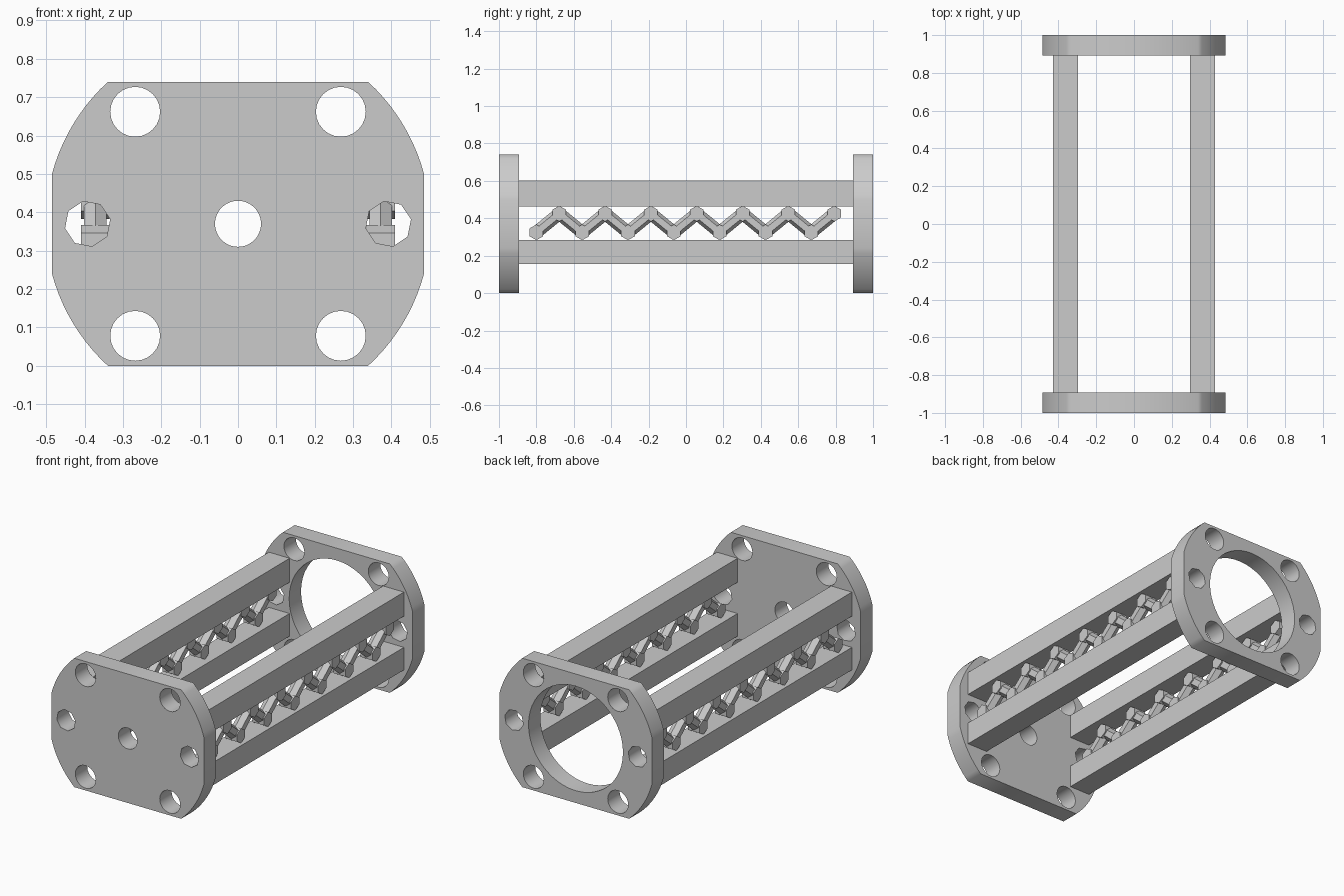
import bpy, math
from mathutils import Vector

if "Cube" in bpy.data.objects:
    bpy.data.objects.remove(bpy.data.objects["Cube"])

MID = 0.37  # height of the long axis

grey = bpy.data.materials.new("plain_grey")
grey.diffuse_color = (0.6, 0.6, 0.6, 1)
grey.use_nodes = True
grey.node_tree.nodes["Principled BSDF"].inputs["Base Color"].default_value = grey.diffuse_color


def ring(x, z, r, n, turn=0.0):
    return [(x + r * math.cos(turn + 2 * math.pi * i / n),
             z + r * math.sin(turn + 2 * math.pi * i / n)) for i in range(n)]


def plate_outline():
    # circle cut off flat at the top, bottom and both sides
    r, half_w, half_h = 0.502, 0.485, 0.37
    a0, a1 = math.acos(half_w / r), math.asin(half_h / r)
    arc = [a0 + (a1 - a0) * i / 10 for i in range(11)]
    angles = (arc + [math.pi - a for a in reversed(arc)]
              + [math.pi + a for a in arc] + [-a for a in reversed(arc)])
    return [(r * math.cos(a), MID + r * math.sin(a)) for a in angles]


def plate(name, y, bore):
    curve = bpy.data.curves.new(name, "CURVE")
    curve.dimensions = "2D"
    curve.fill_mode = "BOTH"
    curve.extrude = 0.054
    loops = [plate_outline(), ring(0, MID, bore, 48)]
    for s in (-1, 1):
        loops.append(ring(0.392 * s, MID, 0.06, 8, 0.2))
        for t in (-1, 1):
            loops.append(ring(0.268 * s, MID + 0.292 * t, 0.065, 24))
    for pts in loops:
        spline = curve.splines.new("POLY")
        spline.points.add(len(pts) - 1)
        for p, (x, z) in zip(spline.points, pts):
            p.co = (x, z, 0, 1)
        spline.use_cyclic_u = True
    ob = bpy.data.objects.new(name, curve)
    bpy.context.collection.objects.link(ob)
    ob.location = (0, y, 0)
    ob.rotation_euler = (math.pi / 2, 0, 0)
    bpy.ops.object.select_all(action="DESELECT")
    bpy.context.view_layer.objects.active = ob
    ob.select_set(True)
    bpy.ops.object.convert(target="MESH")
    ob = bpy.context.object
    ob.name = name
    ob.data.materials.clear()
    ob.data.materials.append(grey)


def rail(name, x, z, w, h):
    bpy.ops.mesh.primitive_cube_add(size=1, location=(x, 0, z))
    ob = bpy.context.object
    ob.name = name
    ob.scale = (w, 1.786, h)
    ob.data.materials.append(grey)


def rod(name, a, b, r):
    a, b = Vector(a), Vector(b)
    bpy.ops.mesh.primitive_cylinder_add(vertices=6, radius=r, depth=(b - a).length,
                                        location=(a + b) / 2)
    ob = bpy.context.object
    ob.name = name
    ob.rotation_euler = (b - a).to_track_quat("Z", "Y").to_euler()
    ob.data.materials.append(grey)
    return ob


# end plates: small bore in front, wide opening at the back
plate("front_plate", -0.946, 0.06)
plate("back_plate", 0.946, 0.30)

for s, side in ((-1, "left"), (1, "right")):
    # square rails between the plates
    rail(side + "_upper_rail", 0.363 * s, 0.533, 0.132, 0.138)
    rail(side + "_lower_rail", 0.363 * s, 0.220, 0.132, 0.130)

    # zigzag lattice between the rails
    x = 0.372 * s
    nodes = [(x, -0.80 + 0.1225 * i, 0.425 if i % 2 else 0.325) for i in range(14)]
    parts = [rod("brace", a, b, 0.034) for a, b in zip(nodes, nodes[1:])]
    for n in nodes:
        v = Vector(n)
        parts.append(rod("joint", v - Vector((0.037, 0, 0)), v + Vector((0.037, 0, 0)), 0.042))
    bpy.ops.object.select_all(action="DESELECT")
    for p in parts:
        p.select_set(True)
    bpy.context.view_layer.objects.active = parts[0]
    bpy.ops.object.join()
    bpy.context.object.name = side + "_lattice"
